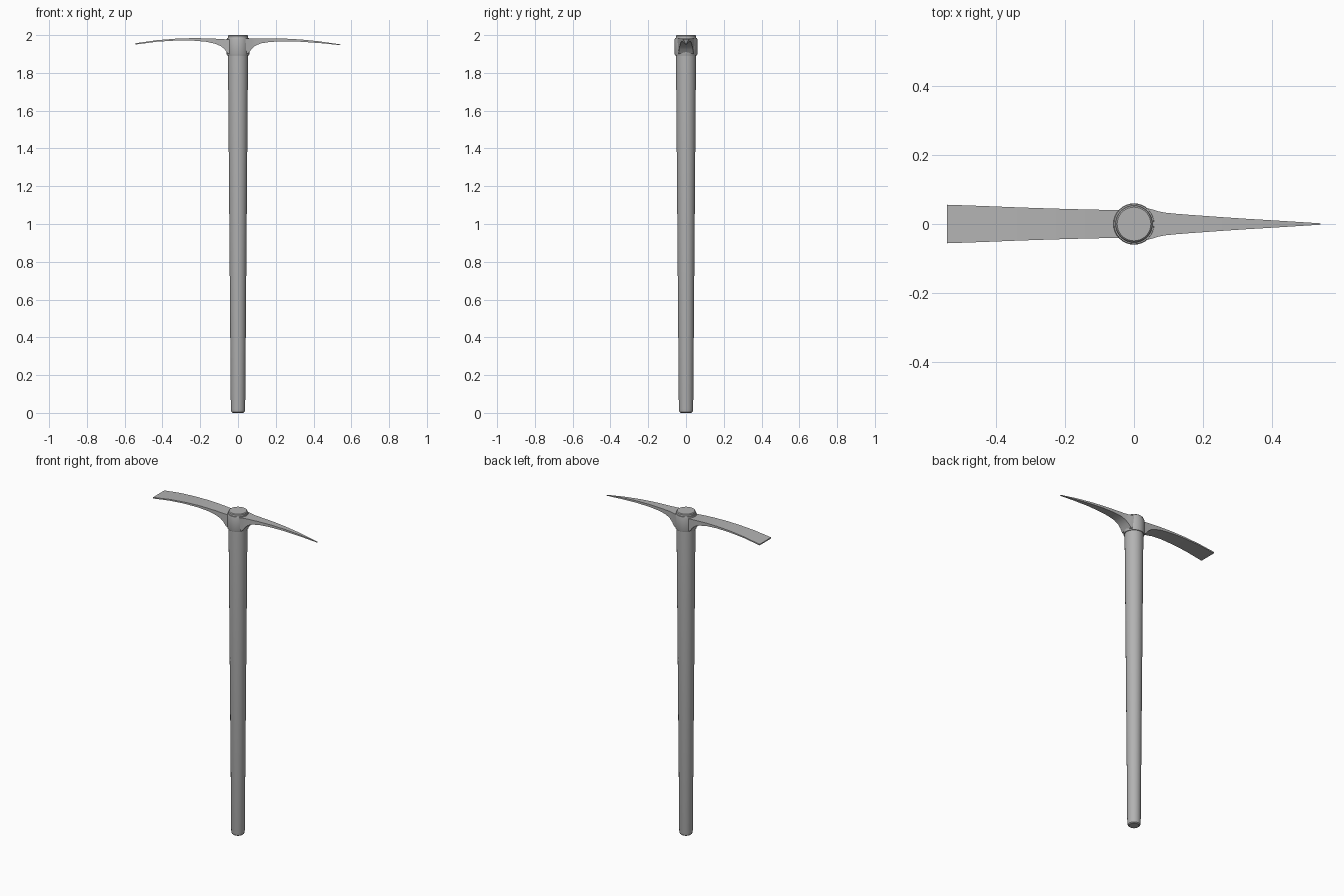
import bpy, bmesh, math

if "Cube" in bpy.data.objects:
    bpy.data.objects.remove(bpy.data.objects["Cube"])

grey = bpy.data.materials.new("dark_grey")
grey.diffuse_color = (0.45, 0.45, 0.45, 1)
grey.use_nodes = True
grey.node_tree.nodes["Principled BSDF"].inputs["Base Color"].default_value = grey.diffuse_color


def finish(name, bm, angle=35):
    bmesh.ops.recalc_face_normals(bm, faces=bm.faces[:])
    mesh = bpy.data.meshes.new(name)
    bm.to_mesh(mesh)
    bm.free()
    mesh.materials.append(grey)
    ob = bpy.data.objects.new(name, mesh)
    bpy.context.collection.objects.link(ob)
    bpy.ops.object.select_all(action='DESELECT')
    bpy.context.view_layer.objects.active = ob
    ob.select_set(True)
    bpy.ops.object.shade_smooth_by_angle(angle=math.radians(angle))
    return ob


def loft(name, rings, closed=False):
    """Skin a list of equal-length rings; cap the ends or join them in a loop."""
    bm = bmesh.new()
    vs = [[bm.verts.new(p) for p in r] for r in rings]
    n = len(vs[0])
    pairs = list(zip(vs, vs[1:])) + ([(vs[-1], vs[0])] if closed else [])
    for a, b in pairs:
        for i in range(n):
            j = (i + 1) % n
            bm.faces.new((a[i], a[j], b[j], b[i]))
    if not closed:
        bm.faces.new(vs[0])
        bm.faces.new(vs[-1])
    return finish(name, bm)


def lathe(name, profile, closed=False, sides=32):
    rings = [[(r * math.cos(2 * math.pi * i / sides), r * math.sin(2 * math.pi * i / sides), z)
              for i in range(sides)] for r, z in profile]
    return loft(name, rings, closed)


def blade(name, stations):
    """Stations: x, top z, bottom z, top half width, bottom half width."""
    return loft(name, [[(x, -wt, t), (x, wt, t), (x, wb, b), (x, -wb, b)]
                       for x, t, b, wt, wb in stations])


# Tapered shaft with rounded ends
lathe("handle", [(0.029, 0), (0.035, 0.005), (0.038, 0.02), (0.053, 1.88),
                 (0.054, 1.99), (0.053, 1.996), (0.049, 2.0)])

# Eye ring around the handle top
lathe("head_collar", [(0.050, 1.893), (0.058, 1.893), (0.060, 1.898), (0.060, 1.978),
                      (0.058, 1.985), (0.050, 1.986)], closed=True)

# Flat flaring adze blade on the left
blade("adze_blade", [
    (-0.03, 1.976, 1.897, 0.040, 0.040),
    (-0.055, 1.977, 1.903, 0.040, 0.040),
    (-0.07, 1.978, 1.924, 0.0405, 0.0405),
    (-0.09, 1.979, 1.941, 0.041, 0.041),
    (-0.12, 1.981, 1.954, 0.042, 0.042),
    (-0.17, 1.983, 1.965, 0.043, 0.043),
    (-0.24, 1.984, 1.971, 0.045, 0.045),
    (-0.33, 1.981, 1.971, 0.048, 0.048),
    (-0.43, 1.973, 1.965, 0.052, 0.052),
    (-0.543, 1.957, 1.950, 0.056, 0.056)])

# Tapering pick point on the right
blade("pick_point", [
    (0.03, 1.983, 1.897, 0.048, 0.042),
    (0.055, 1.983, 1.903, 0.042, 0.039),
    (0.07, 1.983, 1.924, 0.037, 0.036),
    (0.09, 1.983, 1.943, 0.033, 0.033),
    (0.12, 1.983, 1.956, 0.030, 0.030),
    (0.17, 1.983, 1.964, 0.026, 0.026),
    (0.24, 1.982, 1.967, 0.021, 0.021),
    (0.33, 1.977, 1.965, 0.015, 0.015),
    (0.43, 1.967, 1.958, 0.009, 0.009),
    (0.542, 1.951, 1.947, 0.002, 0.002)])
